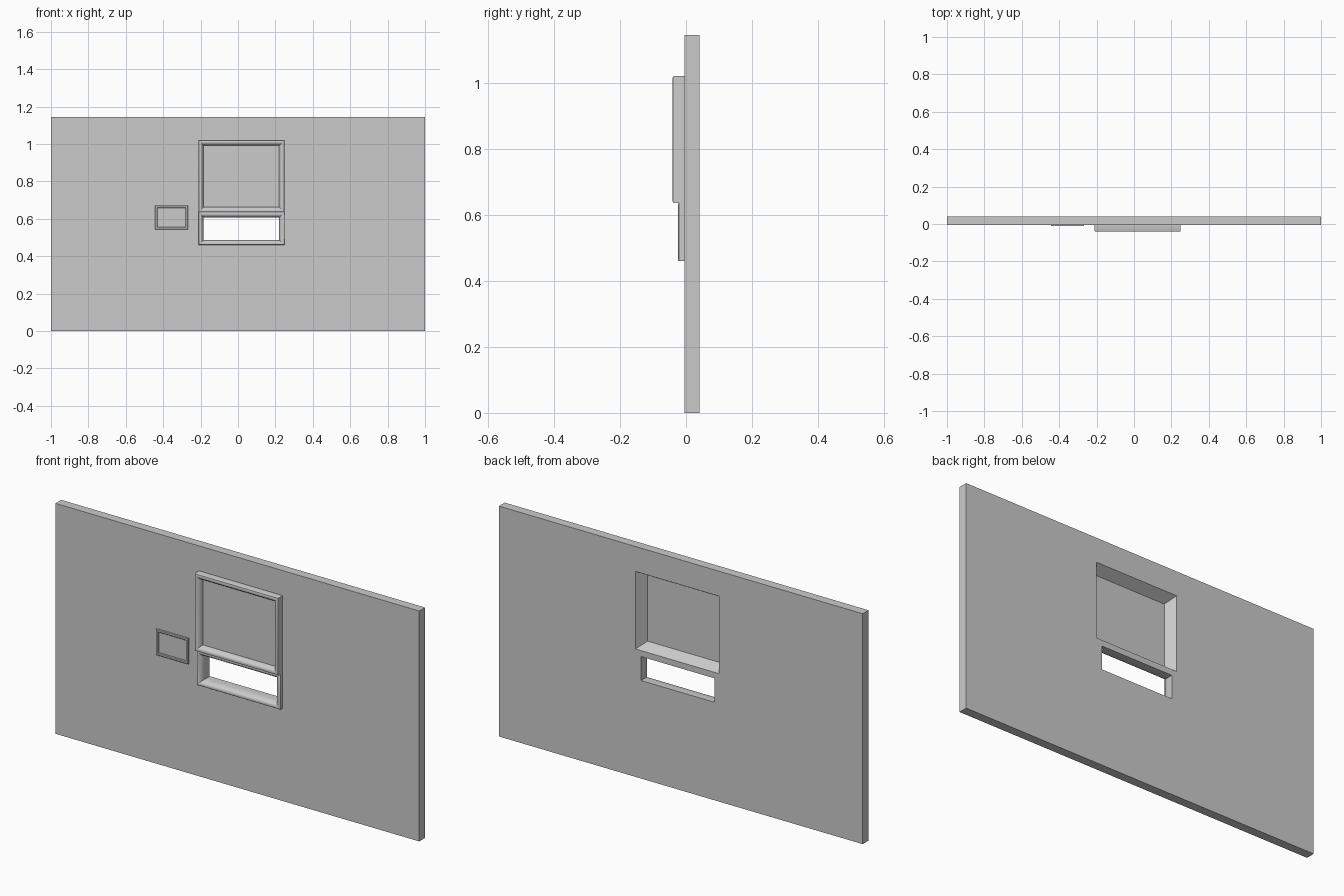
import bpy, bmesh, math

if "Cube" in bpy.data.objects:
    bpy.data.objects.remove(bpy.data.objects["Cube"])

FRONT, BACK = -0.005, 0.0405          # wall faces
HEIGHT = 1.145
UP_OUT = (-0.211, 0.249, 0.636, 1.021)     # x0, x1, z0, z1
UP_IN = (-0.184, 0.219, 0.663, 0.991)
LOW_OUT = (-0.211, 0.249, 0.46, 0.636)
LOW_IN = (-0.184, 0.219, 0.487, 0.606)
PAD_OUT = (-0.444, -0.267, 0.543, 0.672)
PAD_IN = (-0.431, -0.280, 0.556, 0.659)


def finish(name, bm, smooth=False):
    mesh = bpy.data.meshes.new(name)
    bm.to_mesh(mesh)
    bm.free()
    obj = bpy.data.objects.new(name, mesh)
    bpy.context.collection.objects.link(obj)
    if smooth:
        bpy.ops.object.select_all(action='DESELECT')
        obj.select_set(True)
        bpy.context.view_layer.objects.active = obj
        bpy.ops.object.shade_smooth_by_angle(angle=math.radians(35))
    return obj


def ring(name, outer, inner, profile):
    """Sweep a profile of (inset 0..1, y) around a rectangle."""
    bm = bmesh.new()
    loops = []
    for t, y in profile:
        x0, x1, z0, z1 = [o + (i - o) * t for o, i in zip(outer, inner)]
        loops.append([bm.verts.new((x, y, z)) for x, z in
                      ((x0, z0), (x1, z0), (x1, z1), (x0, z1))])
    for a, b in zip(loops, loops[1:]):
        for i in range(4):
            j = (i + 1) % 4
            bm.faces.new((a[i], a[j], b[j], b[i]))
    return finish(name, bm, True)


def holed_plane(bm, y, hole_list, flip):
    """Rectangle of the wall with rectangular openings left out."""
    xs = sorted({-1, 1, *[v for h in hole_list for v in h[:2]]})
    zs = sorted({0, HEIGHT, *[v for h in hole_list for v in h[2:]]})
    for x0, x1 in zip(xs, xs[1:]):
        for z0, z1 in zip(zs, zs[1:]):
            cx, cz = (x0 + x1) / 2, (z0 + z1) / 2
            if any(h[0] < cx < h[1] and h[2] < cz < h[3] for h in hole_list):
                continue
            pts = [(x0, z0), (x1, z0), (x1, z1), (x0, z1)]
            if flip:
                pts.reverse()
            bm.faces.new([bm.verts.new((x, y, z)) for x, z in pts])


# wall: front and back skins with openings, plus the four outer edges
bm = bmesh.new()
holed_plane(bm, FRONT, [UP_OUT, LOW_OUT], False)
holed_plane(bm, BACK, [UP_OUT, LOW_IN], True)
edge = [(-1, 0), (1, 0), (1, HEIGHT), (-1, HEIGHT)]
for (ax, az), (bx, bz) in zip(edge, edge[1:] + edge[:1]):
    bm.faces.new([bm.verts.new(p) for p in
                  ((ax, BACK, az), (bx, BACK, bz), (bx, FRONT, bz), (ax, FRONT, az))])
bmesh.ops.remove_doubles(bm, verts=bm.verts, dist=1e-5)
finish("wall", bm)

# upper window frame, with the splayed reveal on the back
ring("upper_window_frame", UP_OUT, UP_IN,
     [(0, FRONT), (0, -0.036), (0.06, -0.039), (0.2, -0.0405), (0.4, -0.0405),
      (0.65, -0.036), (0.88, -0.027), (1, -0.012)])
ring("upper_window_reveal", UP_OUT, UP_IN, [(1, -0.012), (0, BACK)])

# pane closing the upper window
bm = bmesh.new()
bmesh.ops.create_cube(bm, size=1)
x0, x1, z0, z1 = UP_IN
for v in bm.verts:
    v.co = ((x0 + x1) / 2 + v.co.x * (x1 - x0), -0.012 + v.co.y * 0.002,
            (z0 + z1) / 2 + v.co.z * (z1 - z0))
finish("window_pane", bm)

# lower open slot with a rounded sill
ring("lower_slot_frame", LOW_OUT, LOW_IN,
     [(0, FRONT), (0, -0.021), (0.06, -0.0235), (0.2, -0.025), (0.4, -0.0245),
      (0.65, -0.02), (0.85, -0.012), (0.97, 0.002), (1, 0.015), (1, BACK)])

# small raised border beside the window
ring("side_panel_border", PAD_OUT, PAD_IN,
     [(0, FRONT), (0, -0.010), (0.2, -0.012), (0.8, -0.012), (1, -0.010), (1, FRONT)])
